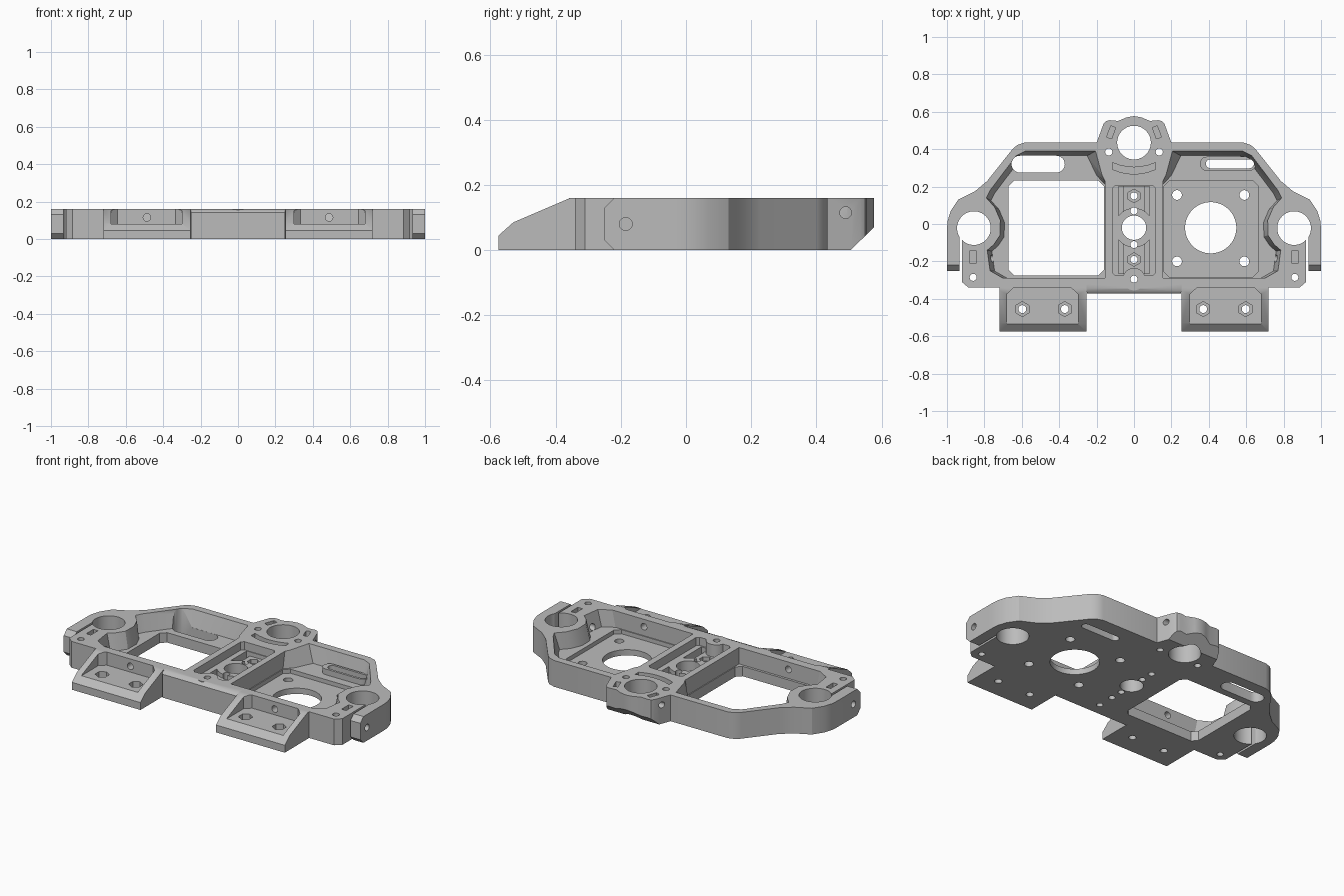
import bpy, bmesh, math
from mathutils import Vector

if "Cube" in bpy.data.objects:
    bpy.data.objects.remove(bpy.data.objects["Cube"])

H = 0.16  # overall height
grey = bpy.data.materials.new("satin_grey")
grey.diffuse_color = (0.50, 0.50, 0.50, 1)
grey.use_nodes = True
grey.node_tree.nodes["Principled BSDF"].inputs["Base Color"].default_value = grey.diffuse_color


def solid(name, pts, lo, hi, axis='z', top=None):
    """Extrude a polygon between lo and hi; an optional top polygon gives sloped sides.
    axis 'z': pts are (x, y); 'x': pts are (y, z); 'y': pts are (x, z)."""
    def place(p, h):
        return {'z': (p[0], p[1], h), 'x': (h, p[0], p[1]), 'y': (p[0], h, p[1])}[axis]
    bm = bmesh.new()
    a = [bm.verts.new(place(p, lo)) for p in pts]
    b = [bm.verts.new(place(p, hi)) for p in (top or pts)]
    n = len(a)
    bm.faces.new(a)
    bm.faces.new(b)
    for i in range(n):
        bm.faces.new((a[i], a[(i + 1) % n], b[(i + 1) % n], b[i]))
    bmesh.ops.recalc_face_normals(bm, faces=bm.faces)
    me = bpy.data.meshes.new(name)
    bm.to_mesh(me)
    bm.free()
    ob = bpy.data.objects.new(name, me)
    bpy.context.collection.objects.link(ob)
    return ob


def circle(x, y, r, n=32):
    return [(x + r * math.cos(math.tau * (i + .5) / n), y + r * math.sin(math.tau * (i + .5) / n))
            for i in range(n)]


def rect(x0, x1, y0, y1, c=0.0):
    """Rectangle with optional chamfered corners."""
    if x0 > x1:
        x0, x1 = x1, x0
    if not c:
        return [(x0, y0), (x1, y0), (x1, y1), (x0, y1)]
    return [(x0 + c, y0), (x1 - c, y0), (x1, y0 + c), (x1, y1 - c),
            (x1 - c, y1), (x0 + c, y1), (x0, y1 - c), (x0, y0 + c)]


def stadium(x0, x1, y, r, n=12):
    right = [(x1 + r * math.sin(math.pi * i / n), y - r * math.cos(math.pi * i / n)) for i in range(n + 1)]
    left = [(x0 - r * math.sin(math.pi * i / n), y + r * math.cos(math.pi * i / n)) for i in range(n + 1)]
    return right + left


def turned(cx, cy, w, h, ang):
    c, s = math.cos(ang), math.sin(ang)
    return [(cx + u * c - v * s, cy + u * s + v * c) for u, v in rect(-w, w, -h, h)]


def flip(pts, s):
    return [(s * x, y) for x, y in pts]


def combine(tool, op):
    mod = frame.modifiers.new("cut", 'BOOLEAN')
    mod.operation, mod.object, mod.solver = op, tool, 'EXACT'
    dg = bpy.context.evaluated_depsgraph_get()
    new = bpy.data.meshes.new_from_object(frame.evaluated_get(dg))
    frame.modifiers.clear()
    frame.data = new
    bpy.data.objects.remove(tool, do_unlink=True)


def cut(pts, lo=-0.05, hi=0.25, axis='z', top=None):
    combine(solid("cutter", pts, lo, hi, axis, top), 'DIFFERENCE')


def add(pts, lo, hi, axis='z'):
    combine(solid("adder", pts, lo, hi, axis), 'UNION')


# Outer plate outline, right half then mirrored
half = [(0.25, -0.372), (0.26, -0.34), (0.885, -0.34), (0.92, -0.31), (0.925, -0.25), (1, -0.25),
        (1, -0.03), (0.997, 0.015), (0.98, 0.07), (0.94, 0.13), (0.85, 0.175), (0.785, 0.23),
        (0.65, 0.40), (0.625, 0.422), (0.585, 0.435), (0.20, 0.435), (0.163, 0.535), (0.15, 0.55),
        (0.13, 0.555), (0.085, 0.551), (0.04, 0.57)]
outline = half + [(0, 0.577)] + flip(half, -1)[::-1]
frame = solid("mounting_frame", outline, 0, H)

# Front mounting tabs with sloped cheeks
tab = [(-0.575, 0), (-0.575, 0.045), (-0.53, 0.085), (-0.355, H), (-0.32, H), (-0.32, 0)]
for lo, hi in ((0.255, 0.718), (-0.718, -0.255)):
    add(tab, lo, hi, 'x')

# Softened upper front edge between the tabs
cut([(-0.40, 0.125), (-0.372, 0.142), (-0.362, 0.153), (-0.345, H), (-0.345, 0.2), (-0.40, 0.2)],
    -0.254, 0.254, 'x')

# Large side pockets with slightly sloped outer walls
pocket = [(0.155, -0.29), (0.70, -0.29), (0.77, -0.25), (0.785, -0.14), (0.75, -0.11), (0.717, -0.06),
          (0.715, 0.02), (0.745, 0.09), (0.79, 0.14), (0.77, 0.18), (0.63, 0.365), (0.58, 0.39),
          (0.205, 0.39), (0.17, 0.26), (0.155, 0.23)]
floor = [(0.155 + (x - 0.155) * 0.96, -0.29 + (y + 0.29) * 0.965) for x, y in pocket]
floor[12:14] = [(0.25, 0.365), (0.20, 0.26)]
for s in (1, -1):
    cut(flip(floor, s), 0.06, H + 0.001, top=flip(pocket, s))

# Left square window and right motor seat
cut(rect(-0.67, -0.16, -0.275, 0.232, 0.03))
cut(rect(0.16, 0.665, -0.284, 0.232, 0.03), 0.035, 0.15)
cut(circle(0.41, -0.02, 0.137, 64))
for x in (0.23, 0.59):
    for y in (-0.2, 0.155):
        cut(circle(x, y, 0.026, 24))

# Rear cable slots, the right one with a raised rim
cut(stadium(-0.61, -0.415, 0.32, 0.045))
add(stadium(0.39, 0.615, 0.322, 0.038), 0.03, 0.095)
cut(stadium(0.408, 0.617, 0.322, 0.024))

# Central channel: shelf, deep side grooves, raised ring and holes
cut(rect(-0.115, 0.115, -0.275, 0.205, 0.015), 0.11, 0.25)
cut(rect(-0.082, 0.082, -0.265, 0.20), 0.045, 0.2)
add(rect(-0.06, 0.06, -0.27, 0.21), 0.02, 0.085)
add(circle(0, -0.02, 0.105, 48), 0.02, 0.11)
cut(circle(0, -0.02, 0.065, 48))
add(circle(0, -0.295, 0.06, 32), 0.02, H)
for y in (0.07, -0.11, -0.295):
    cut(circle(0, y, 0.019, 24))
for y in (0.15, -0.19):
    cut(circle(0, y, 0.036, 6), 0.06, 0.2)
    cut(circle(0, y, 0.019, 24))

# Rear tower: bore, curved relief, undercut
cut(circle(0, 0.435, 0.09, 64))
arc = [(0.115 * t, 0.285 + 0.025 * t * t) for t in (-1, -.66, -.33, 0, .33, .66, 1)]
cut([(x, y - 0.018) for x, y in arc] + [(x, y + 0.018) for x, y in arc[::-1]], 0.125, 0.25)
cut([(0.49, -0.015), (0.6, -0.015), (0.6, 0.0924)], -0.3, 0.3, 'x')

for s in (1, -1):
    # Tower screws and nut slots
    cut(circle(s * 0.135, 0.385, 0.019, 24))
    cut(turned(s * 0.122, 0.49, 0.014, 0.032, s * 0.35), 0.07, 0.25)
    a, b = sorted((s * 0.105, s * 0.3))
    cut(circle(0.49, 0.115, 0.018, 24), a, b, 'x')
    # Side rod clamp: bore, split, screw holes, nut slot
    cut(circle(s * 0.856, -0.022, 0.09, 64))
    cut(rect(s * 0.92, s * 0.933, -0.4, -0.05))
    cut(circle(s * 0.86, -0.285, 0.019, 24))
    cut(rect(s * 0.845, s * 0.876, -0.21, -0.142), 0.05, 0.25)
    a, b = sorted((s * 0.74, s * 1.1))
    cut(circle(-0.185, 0.08, 0.02, 24), a, b, 'x')
    # Chamfered clamp arm end
    a, b = sorted((s * 0.926, s * 1.1))
    cut([(-0.21, -0.01), (-0.27, -0.01), (-0.27, 0.05)], a, b, 'x')
    cut([(-0.21, 0.17), (-0.27, 0.17), (-0.27, 0.11)], a, b, 'x')
    # Tab pocket, its hex nut seats, and the screw through the front wall
    seat = [(0.30, -0.65), (0.68, -0.65), (0.68, -0.375), (0.645, -0.342), (0.335, -0.342), (0.30, -0.375)]
    cut(flip(seat, s), 0.08, 0.25)
    for x in (0.37, 0.597):
        cut(circle(s * x, -0.455, 0.04, 6), 0.045, 0.2)
        cut(circle(s * x, -0.455, 0.021, 24))
    cut(circle(s * 0.487, 0.115, 0.02, 24), -0.36, -0.27, 'y')

# Finish
frame.data.materials.clear()
frame.data.materials.append(grey)
for p in frame.data.polygons:
    p.material_index = 0
bpy.context.view_layer.objects.active = frame
frame.select_set(True)
bpy.ops.object.shade_smooth_by_angle(angle=math.radians(28))
